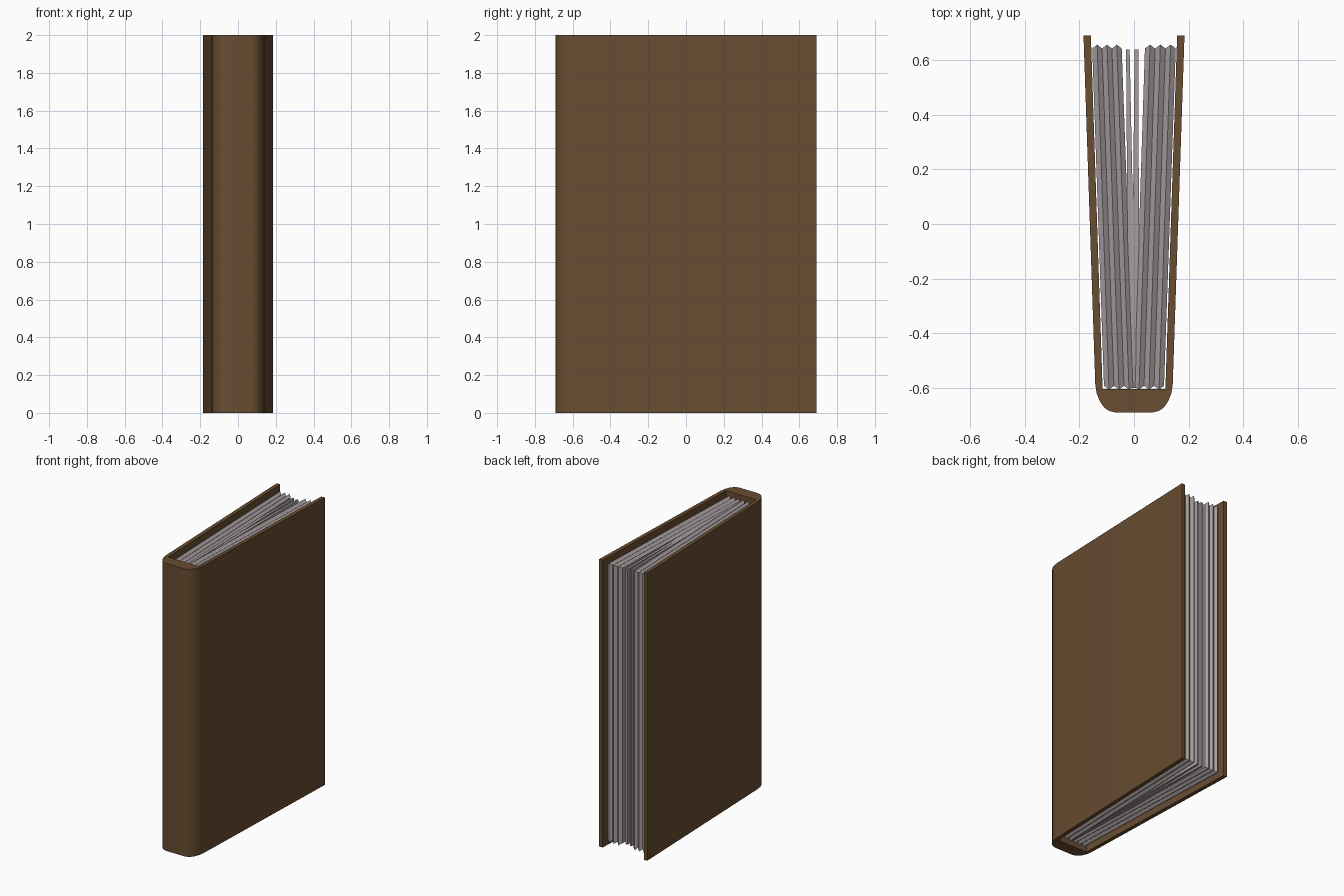
import bpy, bmesh, math

cube = bpy.data.objects.get("Cube")
if cube:
    bpy.data.objects.remove(cube, do_unlink=True)


def material(name, rgb):
    m = bpy.data.materials.new(name)
    m.use_nodes = True
    m.diffuse_color = (*rgb, 1)
    m.node_tree.nodes["Principled BSDF"].inputs["Base Color"].default_value = (*rgb, 1)
    return m


BROWN = material("brown cover", (0.14, 0.074, 0.031))
PAPER = material("grey paper", (0.39, 0.34, 0.35))


def finish(bm, name, mat):
    bmesh.ops.recalc_face_normals(bm, faces=bm.faces)
    mesh = bpy.data.meshes.new(name)
    bm.to_mesh(mesh)
    bm.free()
    mesh.materials.append(mat)
    obj = bpy.data.objects.new(name, mesh)
    bpy.context.collection.objects.link(obj)
    return obj


def mirrored(half):
    return half + [(-x, y) for x, y in reversed(half)]


# Cover: one solid profile of two splayed boards and a rounded spine
half = [(0.115, -0.605), (0.158, 0.69), (0.185, 0.69), (0.142, -0.585),
        (0.137, -0.62), (0.125, -0.65), (0.108, -0.674), (0.09, -0.685), (0.07, -0.69)]
bm = bmesh.new()
face = bm.faces.new([bm.verts.new((x, y, 0)) for x, y in mirrored(half)])
top = bmesh.ops.extrude_face_region(bm, geom=[face])["geom"]
bmesh.ops.translate(bm, verts=[v for v in top if isinstance(v, bmesh.types.BMVert)], vec=(0, 0, 2))
cover = finish(bm, "cover", BROWN)
bpy.context.view_layer.objects.active = cover
cover.select_set(True)
bpy.ops.object.shade_smooth_by_angle(angle=math.radians(35))


def page_block(name, front, back, count, y_back, gap, wave=0.0):
    """Fanned pages: a strip of ridges whose ends and edges zigzag by wave."""
    bm = bmesh.new()
    rings = []
    for i in range(count):
        t = i / (count - 1)
        xf = front[0] + (front[1] - front[0]) * t
        xb = back[0] + (back[1] - back[0]) * t
        s = wave * (-1) ** i
        lo, hi = gap + s, 2 - gap - s
        rings.append([bm.verts.new(p) for p in (
            (xf, -0.6 + s, lo), (xb, y_back - s, lo), (xb, y_back - s, hi), (xf, -0.6 + s, hi))])
    for a, b in zip(rings, rings[1:]):
        for k in range(4):
            n = (k + 1) % 4
            bm.faces.new((a[k], a[n], b[n], b[k]))
    bm.faces.new(rings[0])
    bm.faces.new(rings[-1])
    return finish(bm, name, PAPER)


# Two thick fanned blocks and two loose leaves between them
page_block("right_pages", (-0.11, 0.0), (-0.153, -0.045), 7, 0.65, 0.036, 0.007)
page_block("left_pages", (0.0, 0.11), (0.04, 0.153), 7, 0.65, 0.036, 0.007)
page_block("right_loose_page", (-0.02, 0.01), (-0.029, -0.016), 2, 0.64, 0.04)
page_block("left_loose_page", (-0.01, 0.02), (0.002, 0.016), 2, 0.64, 0.042)
